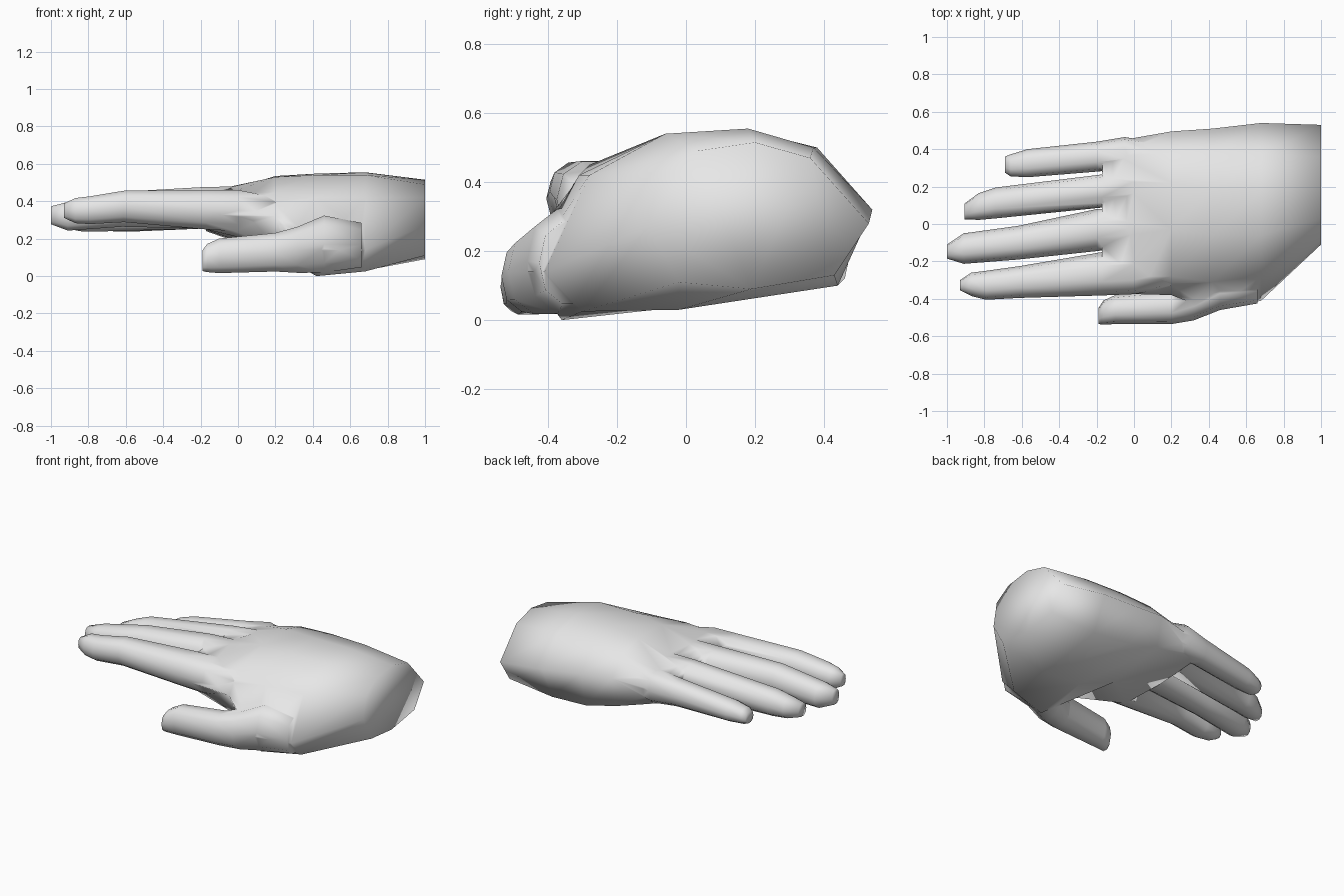
import bpy, bmesh, math

if "Cube" in bpy.data.objects:
    bpy.data.objects.remove(bpy.data.objects["Cube"])

skin = bpy.data.materials.new("light grey")
skin.diffuse_color = (0.8, 0.8, 0.8, 1)
skin.use_nodes = True
skin.node_tree.nodes["Principled BSDF"].inputs["Base Color"].default_value = skin.diffuse_color


def loft(name, rings):
    """Skin a closed tube through rings of (x, y, z) points, smooth shaded."""
    bm = bmesh.new()
    loops = [[bm.verts.new(p) for p in ring] for ring in rings]
    n = len(loops[0])
    for a, b in zip(loops, loops[1:]):
        for i in range(n):
            j = (i + 1) % n
            bm.faces.new((a[i], a[j], b[j], b[i]))
    bm.faces.new(loops[0])
    bm.faces.new(loops[-1])
    bmesh.ops.recalc_face_normals(bm, faces=bm.faces)
    for f in bm.faces:
        f.smooth = True
    mesh = bpy.data.meshes.new(name)
    bm.to_mesh(mesh)
    bm.free()
    mesh.materials.append(skin)
    ob = bpy.data.objects.new(name, mesh)
    bpy.context.collection.objects.link(ob)
    return ob


digits = []


def digit(name, *rows, sides=10):
    """Finger from rows of x, y range and z range, tip to base.
    A last, smaller ring sinks the base into the palm."""
    x, y0, y1, z0, z1 = rows[-1]
    rows += ((x + 0.2, y0 + .035, y1 - .035, z0 + .03, z1 - .04),)
    rings = []
    for x, y0, y1, z0, z1 in rows:
        ring = []
        for k in range(sides):
            a = 2 * math.pi * k / sides
            c, s = math.cos(a), math.sin(a)
            c = math.copysign(abs(c) ** 0.85, c)
            s = math.copysign(abs(s) ** 0.85, s)
            ring.append((x, (y0 + y1) / 2 + c * (y1 - y0) / 2,
                         (z0 + z1) / 2 + s * (z1 - z0) / 2))
        rings.append(ring)
    digits.append(loft(name, rings))


# Palm and wrist: cross-sections from knuckles to wrist,
# each running from the thumb side over the back and under the palm
knuckles = [(-.37, .33), (-.28, .43), (-.02, .45), (.25, .42), (.36, .41),
            (.43, .34), (.36, .26), (.05, .24), (-.28, .25)]
mid_palm = [(-.38, .32), (-.28, .45), (-.03, .53), (.22, .535), (.38, .49),
            (.495, .37), (.45, .17), (.06, .11), (-.30, .16)]
thumb_ball = [(-.465, .14), (-.31, .42), (-.06, .54), (.19, .548), (.38, .50),
              (.51, .35), (.46, .12), (.00, .04), (-.36, .00)]
heel = [(-.41, .14), (-.28, .42), (-.06, .54), (.18, .555), (.37, .50),
        (.54, .32), (.44, .10), (-.02, .03), (-.30, .025)]
wrist = [(-.11, .27), (-.08, .42), (.03, .49), (.20, .515), (.36, .47),
         (.53, .28), (.43, .13), (.19, .09), (-.02, .11)]
palm = loft("palm", [[(x, y, z) for y, z in pts] for x, pts in zip(
    (-.17, .2, .42, .68, 1), (knuckles, mid_palm, thumb_ball, heel, wrist))])

# Four fingers
digit("index_finger",
      (-.93, -.355, -.30, .31, .39), (-.87, -.385, -.26, .28, .42),
      (-.79, -.405, -.25, .275, .43), (-.61, -.395, -.225, .285, .46),
      (-.17, -.382, -.15, .245, .465), (0, -.375, -.14, .235, .465))
digit("middle_finger",
      (-1, -.185, -.11, .275, .375), (-.91, -.213, -.05, .24, .40),
      (-.62, -.19, -.01, .26, .455), (-.20, -.145, .08, .25, .48),
      (0, -.12, .08, .25, .485))
digit("ring_finger",
      (-.905, .025, .11, .25, .34), (-.83, .022, .165, .235, .37),
      (-.74, .03, .195, .235, .40), (-.17, .088, .265, .25, .465),
      (0, .11, .28, .25, .475))
digit("little_finger",
      (-.69, .275, .36, .245, .32), (-.66, .255, .372, .235, .34),
      (-.57, .25, .40, .235, .365), (-.20, .28, .44, .25, .42),
      (-.05, .295, .465, .24, .445))

# Thumb, widening into the ball of the thumb
digit("thumb",
      (-.19, -.535, -.45, .025, .14), (-.165, -.538, -.41, .018, .175),
      (-.10, -.535, -.38, .012, .205), (.20, -.535, -.35, .02, .235),
      (.32, -.515, -.28, .012, .27), (.46, -.46, -.18, .012, .33))

# Merge the digits and palm into one continuous skin
for d in digits:
    mod = palm.modifiers.new(d.name, 'BOOLEAN')
    mod.operation = 'UNION'
    mod.solver = 'EXACT'
    mod.object = d
graph = bpy.context.evaluated_depsgraph_get()
merged = bpy.data.meshes.new_from_object(palm.evaluated_get(graph))
bm = bmesh.new()
bm.from_mesh(merged)
bmesh.ops.remove_doubles(bm, verts=bm.verts, dist=0.008)
bmesh.ops.triangulate(bm, faces=[f for f in bm.faces if len(f.verts) > 4])
for f in bm.faces:
    f.smooth = True
bm.to_mesh(merged)
bm.free()
palm.modifiers.clear()
palm.data = merged
palm.name = "hand"
for d in digits:
    bpy.data.objects.remove(d)
